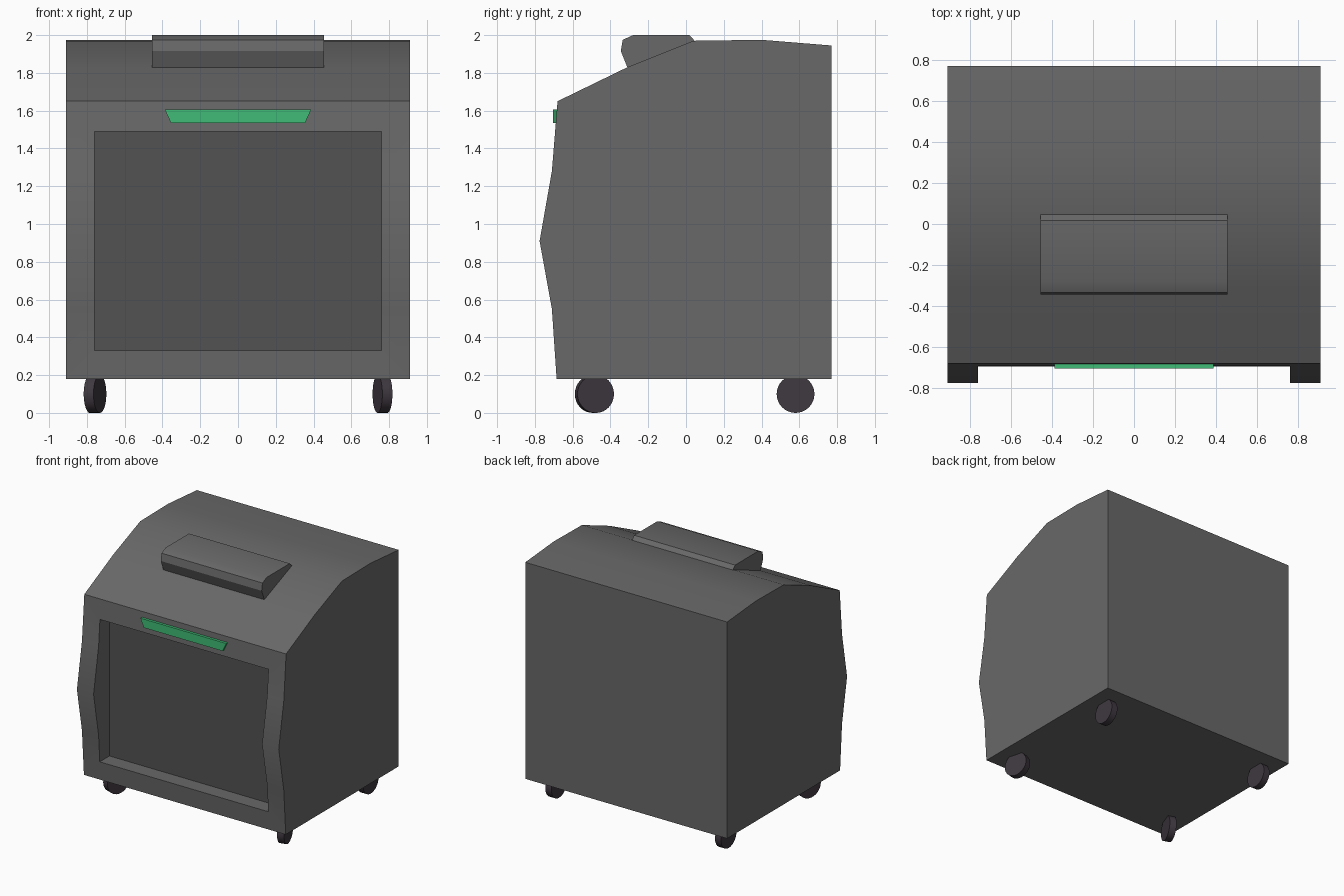
import bpy, bmesh, math
from mathutils import Matrix

if "Cube" in bpy.data.objects:
    bpy.data.objects.remove(bpy.data.objects["Cube"])


def material(name, rgb):
    m = bpy.data.materials.new(name)
    m.diffuse_color = (*rgb, 1)
    m.use_nodes = True
    m.node_tree.nodes["Principled BSDF"].inputs["Base Color"].default_value = m.diffuse_color
    return m


SHELL = material("dark_grey", (0.14, 0.14, 0.14))
PANEL = material("panel_grey", (0.085, 0.085, 0.085))
GREEN = material("green", (0.05, 0.5, 0.18))
RUBBER = material("rubber", (0.05, 0.04, 0.052))


def prism(name, points, direction, mat):
    """Face from 3D points, extruded along a direction."""
    bm = bmesh.new()
    face = bm.faces.new([bm.verts.new(p) for p in points])
    new = bmesh.ops.extrude_face_region(bm, geom=[face])["geom"]
    bmesh.ops.translate(bm, vec=direction,
                        verts=[v for v in new if isinstance(v, bmesh.types.BMVert)])
    bmesh.ops.recalc_face_normals(bm, faces=bm.faces)
    return add_object(name, bm, mat)


def add_object(name, bm, mat):
    mesh = bpy.data.meshes.new(name)
    bm.to_mesh(mesh)
    bm.free()
    ob = bpy.data.objects.new(name, mesh)
    bpy.context.collection.objects.link(ob)
    ob.data.materials.append(mat)
    return ob


def side_profile(name, yz, half_width, mat):
    return prism(name, [(-half_width, y, z) for y, z in yz], (2 * half_width, 0, 0), mat)


def front_shape(name, xz, y0, y1, mat):
    return prism(name, [(x, y0, z) for x, z in xz], (0, y1 - y0, 0), mat)


def select(ob):
    bpy.ops.object.select_all(action='DESELECT')
    ob.select_set(True)
    bpy.context.view_layer.objects.active = ob


def smooth(ob):
    select(ob)
    bpy.ops.object.shade_smooth_by_angle(angle=math.radians(30))


# Cabinet shell with bowed front and sloped lid
body = side_profile("cabinet_body", [
    (-0.685, 0.18), (-0.71, 0.55), (-0.775, 0.91), (-0.71, 1.28), (-0.68, 1.65),
    (-0.31, 1.83), (0.04, 1.97), (0.40, 1.975), (0.77, 1.945), (0.77, 0.18)], 0.91, SHELL)

# Front recess cut into the shell
opening = [(-0.76, 0.33), (0.76, 0.33), (0.76, 1.49), (-0.76, 1.49)]
cutter = front_shape("recess_cutter", opening, -1.0, -0.568, SHELL)
cutter.hide_render = True
mod = body.modifiers.new("recess", 'BOOLEAN')
mod.operation, mod.object, mod.solver = 'DIFFERENCE', cutter, 'EXACT'
select(body)
bpy.ops.object.modifier_apply(modifier=mod.name)
bpy.data.objects.remove(cutter)
smooth(body)

# Dark panel at the back of the recess
front_shape("front_panel", opening, -0.57, -0.56, PANEL)

# Raised housing on the lid
smooth(side_profile("top_housing", [
    (-0.31, 1.828), (-0.345, 1.915), (-0.335, 1.975), (-0.28, 2.0),
    (0.018, 2.0), (0.048, 1.968)], 0.455, SHELL))

# Green handle strip
front_shape("handle_strip", [(-0.355, 1.535), (0.355, 1.535), (0.387, 1.605), (-0.387, 1.605)],
            -0.705, -0.675, GREEN)

# Swivelled wheels: name, x, y, yaw in degrees
for name, x, y, yaw in [("front_left_wheel", -0.757, -0.485, -20),
                        ("front_right_wheel", 0.765, -0.485, 15),
                        ("rear_left_wheel", -0.765, 0.58, 0),
                        ("rear_right_wheel", 0.765, 0.58, 0)]:
    bm = bmesh.new()
    place = (Matrix.Translation((x, y, 0.1)) @ Matrix.Rotation(math.radians(yaw), 4, 'Z')
             @ Matrix.Rotation(math.pi / 2, 4, 'Y'))
    bmesh.ops.create_cone(bm, cap_ends=True, segments=32, radius1=0.1, radius2=0.1,
                          depth=0.055, matrix=place)
    smooth(add_object(name, bm, RUBBER))
